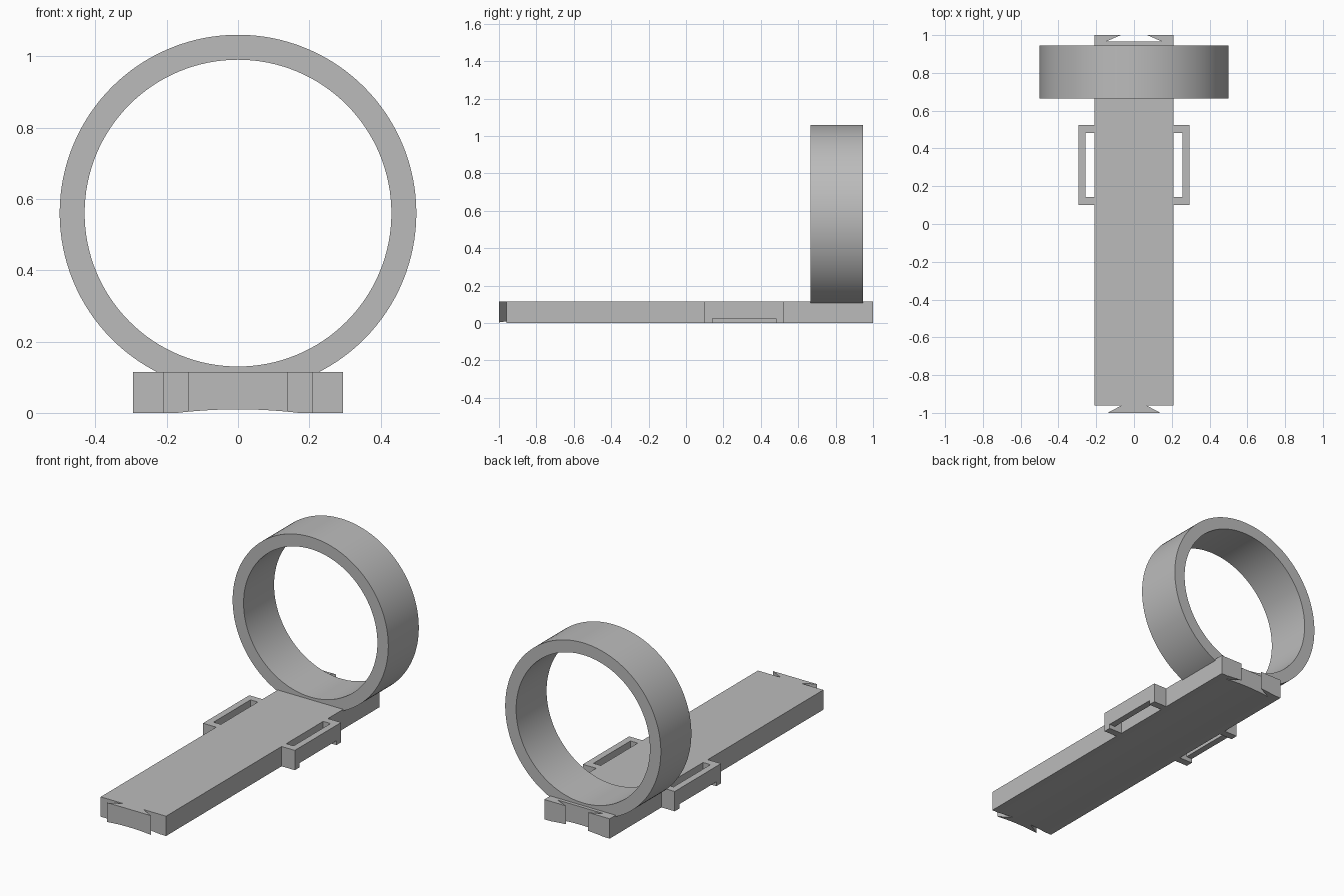
import bpy
import bmesh
from math import pi, radians

if "Cube" in bpy.data.objects:
    bpy.data.objects.remove(bpy.data.objects["Cube"])

grey = bpy.data.materials.new("plain grey")
grey.use_nodes = True
grey.diffuse_color = (0.5, 0.5, 0.5, 1)
grey.node_tree.nodes["Principled BSDF"].inputs["Base Color"].default_value = (0.5, 0.5, 0.5, 1)

HEIGHT = 0.115


def finish(name, bm):
    bmesh.ops.recalc_face_normals(bm, faces=bm.faces)
    mesh = bpy.data.meshes.new(name)
    bm.to_mesh(mesh)
    bm.free()
    ob = bpy.data.objects.new(name, mesh)
    bpy.context.collection.objects.link(ob)
    mesh.materials.append(grey)
    return ob


def prism(name, outline, z0, z1):
    """Extrude a plan outline upwards."""
    bm = bmesh.new()
    base = bm.faces.new([bm.verts.new((x, y, z0)) for x, y in outline])
    top = bmesh.ops.extrude_face_region(bm, geom=[base])["geom"]
    verts = [v for v in top if isinstance(v, bmesh.types.BMVert)]
    bmesh.ops.translate(bm, vec=(0, 0, z1 - z0), verts=verts)
    return finish(name, bm)


def select(ob):
    bpy.ops.object.select_all(action='DESELECT')
    ob.select_set(True)
    bpy.context.view_layer.objects.active = ob


def cut(ob, cutter):
    select(ob)
    mod = ob.modifiers.new("cut", 'BOOLEAN')
    mod.operation = 'DIFFERENCE'
    mod.solver = 'EXACT'
    mod.object = cutter
    bpy.ops.object.modifier_apply(modifier=mod.name)


# Base plate with a dovetail tongue in front and a matching socket behind
half = [(0.065, -0.96), (0.14, -1), (0.065, -0.96), (0.21, -0.96), (0.21, 1),
        (0.07, 1), (0.15, 0.965)]
half = [(0.14, -1), (0.065, -0.96)] + half[3:]
plate = prism("base_plate", half + [(-x, y) for x, y in reversed(half)], 0, HEIGHT)

# Shallow arch hollowed along the underside
radius = 1.45
bpy.ops.mesh.primitive_cylinder_add(vertices=360, radius=radius, depth=3,
                                    location=(0, 0, 0.01 - radius),
                                    rotation=(pi / 2, 0, 0))
arch = bpy.context.object
cut(plate, arch)
bpy.data.objects.remove(arch)

# Strap loops: two posts and a raised bar on each side
bracket = [(0.21, 0.10), (0.295, 0.10), (0.295, 0.525), (0.21, 0.525),
           (0.21, 0.482), (0.257, 0.482), (0.257, 0.143), (0.21, 0.143)]
for side, sign in (("left", 1), ("right", -1)):
    loop = prism(side + "_strap_loop", [(sign * x, y) for x, y in bracket], 0, HEIGHT)
    notch = prism("notch", [(sign * x, y) for x, y in
                            ((0.2, 0.143), (0.4, 0.143), (0.4, 0.482), (0.2, 0.482))],
                  -0.1, 0.025)
    cut(loop, notch)
    bpy.data.objects.remove(notch)

# Upright ring, lathed round the y axis
bm = bmesh.new()
profile = [bm.verts.new((r, y, 0)) for r, y in
           ((0.43, 0.665), (0.5, 0.665), (0.5, 0.945), (0.43, 0.945))]
edges = [bm.edges.new((profile[i], profile[(i + 1) % 4])) for i in range(4)]
bmesh.ops.spin(bm, geom=profile + edges, cent=(0, 0, 0), axis=(0, 1, 0),
               angle=2 * pi, steps=128, use_merge=True)
bmesh.ops.remove_doubles(bm, verts=bm.verts, dist=0.0001)
bmesh.ops.translate(bm, vec=(0, 0, 0.56), verts=bm.verts)
ring = finish("ring", bm)
cut(ring, plate)
select(ring)
bpy.ops.object.shade_smooth_by_angle(angle=radians(30))
